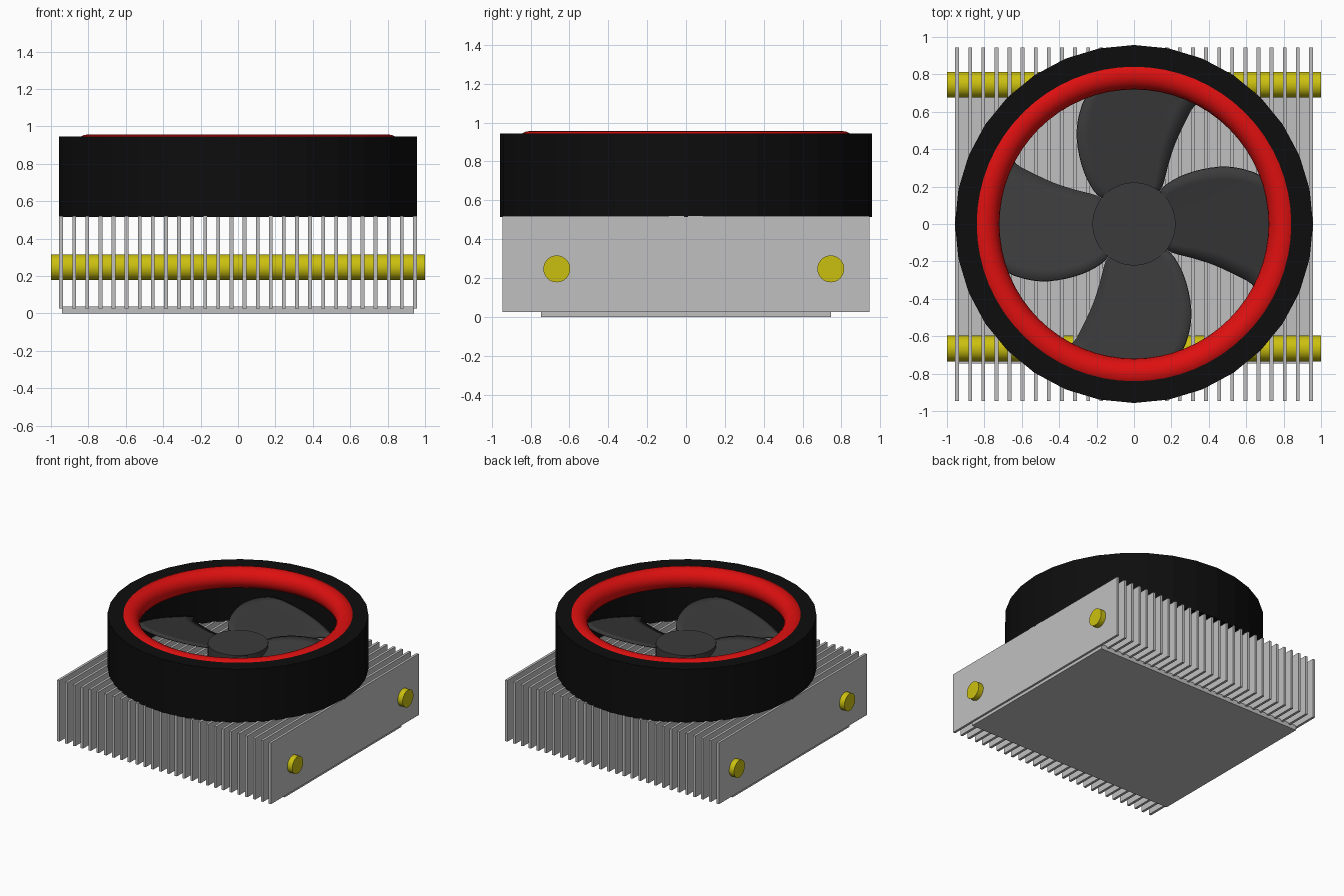
import bpy, bmesh, math
from mathutils import Matrix, Vector

cube = bpy.data.objects.get("Cube")
if cube:
    bpy.data.objects.remove(cube, do_unlink=True)


def material(name, r, g, b):
    m = bpy.data.materials.new(name)
    m.use_nodes = True
    m.diffuse_color = (r, g, b, 1)
    bsdf = m.node_tree.nodes["Principled BSDF"]
    bsdf.inputs["Base Color"].default_value = (r, g, b, 1)
    bsdf.inputs["Roughness"].default_value = 0.6
    return m


METAL = material("light_grey_metal", 0.53, 0.53, 0.53)
BLACK = material("black_plastic", 0.004, 0.004, 0.004)
RED = material("red_trim", 0.73, 0.005, 0.005)
YELLOW = material("yellow_pipe", 0.6, 0.53, 0.005)
DARK = material("dark_grey_fan", 0.044, 0.044, 0.044)


def finish(name, bm, mat, smooth=None):
    bmesh.ops.recalc_face_normals(bm, faces=bm.faces)
    mesh = bpy.data.meshes.new(name)
    bm.to_mesh(mesh)
    bm.free()
    mesh.materials.append(mat)
    ob = bpy.data.objects.new(name, mesh)
    bpy.context.collection.objects.link(ob)
    if smooth:
        bpy.ops.object.select_all(action="DESELECT")
        ob.select_set(True)
        bpy.context.view_layer.objects.active = ob
        bpy.ops.object.shade_smooth_by_angle(angle=math.radians(smooth))
    return ob


def add_box(bm, size, centre):
    bmesh.ops.create_cube(bm, size=1, matrix=Matrix.Translation(centre) @ Matrix.Diagonal((*size, 1)))


def add_cylinder(bm, radius, depth, matrix, sides=32):
    bmesh.ops.create_cone(bm, cap_ends=True, segments=sides, radius1=radius,
                          radius2=radius, depth=depth, matrix=matrix)


def lathe(profile, sides):
    """Spin a closed (radius, height) profile around the z axis."""
    bm = bmesh.new()
    rings = []
    for i in range(sides):
        a = 2 * math.pi * i / sides
        rings.append([bm.verts.new((r * math.cos(a), r * math.sin(a), z)) for r, z in profile])
    n = len(profile)
    for i in range(sides):
        p, q = rings[i], rings[(i + 1) % sides]
        for j in range(n):
            k = (j + 1) % n
            bm.faces.new((p[j], q[j], q[k], p[k]))
    return bm


# Base plate
bm = bmesh.new()
add_box(bm, (1.88, 1.49, 0.038), (0, 0, 0.019))
finish("base_plate", bm, METAL)

# Cooling fins
FINS = 28
bm = bmesh.new()
for i in range(FINS):
    x = -0.946 + 1.892 * i / (FINS - 1)
    add_box(bm, (0.02, 1.89, 0.495), (x, 0, 0.2725))
finish("cooling_fins", bm, METAL)

# Heat pipes running through the fins
for name, y in (("front_heat_pipe", -0.665), ("back_heat_pipe", 0.745)):
    bm = bmesh.new()
    turn = Matrix.Rotation(math.pi / 2, 4, "Y")
    add_cylinder(bm, 0.069, 2, Matrix.Translation((0, y, 0.247)) @ turn)
    finish(name, bm, YELLOW, 40)

# Fan shroud and its rounded trim
shroud = [(0.957, 0.515), (0.957, 0.945), (0.81, 0.945), (0.81, 0.515)]
finish("fan_shroud", lathe(shroud, 32), BLACK)
tube = [(0.8 + 0.081 * math.cos(a), 0.876 + 0.081 * math.sin(a))
        for a in (2 * math.pi * i / 20 for i in range(20))]
finish("shroud_trim", lathe(tube, 64), RED, 60)

# Fan hub
bm = bmesh.new()
add_cylinder(bm, 0.222, 0.12, Matrix.Translation((0, 0, 0.655)), 48)
finish("fan_hub", bm, DARK, 40)

# Fan blades: both edges run from the hub outwards, joined by arcs
LEFT = [(-.13, .13), (-.19, .15), (-.25, .24), (-.29, .36), (-.305, .5), (-.275, .64), (-.21, .75)]
RIGHT = [(.1, .13), (.15, .2), (.18, .31), (.215, .42), (.26, .52), (.32, .63), (.4, .67)]
ACROSS = 8


def smooth_edge(points, steps=3):
    """Catmull-Rom curve through the points."""
    p = [Vector(q) for q in points]
    p = [2 * p[0] - p[1]] + p + [2 * p[-1] - p[-2]]
    out = []
    for a, b, c, d in zip(p, p[1:], p[2:], p[3:]):
        for s in range(steps):
            t = s / steps
            out.append(b + (c - a) * t / 2 + (2 * a - 5 * b + 4 * c - d) * t * t / 2
                       + (3 * b - a - 3 * c + d) * t ** 3 / 2)
    return out + [p[-2]]


def blade():
    bm = bmesh.new()
    rows = []
    edges = list(zip(smooth_edge(LEFT), smooth_edge(RIGHT)))
    for i, (l, r) in enumerate(edges):
        t = i / (len(edges) - 1)
        al, ar = math.atan2(l.x, l.y), math.atan2(r.x, r.y)
        row = []
        for j in range(ACROSS + 1):
            s = j / ACROSS
            a = al + (ar - al) * s
            rad = l.length + (r.length - l.length) * s
            x, y = rad * math.sin(a), rad * math.cos(a)
            row.append(bm.verts.new((x, y, 0.69 - 0.25 * x - 0.03 * (1 - t))))
        rows.append(row)
    for p, q in zip(rows, rows[1:]):
        for j in range(ACROSS):
            bm.faces.new((p[j], p[j + 1], q[j + 1], q[j]))
    return bm


for k, side in enumerate(("back", "right", "front", "left")):
    bm = blade()
    bmesh.ops.rotate(bm, verts=bm.verts, matrix=Matrix.Rotation(k * math.pi / 2, 3, "Z"))
    ob = finish(side + "_fan_blade", bm, DARK, 40)
    thick = ob.modifiers.new("thickness", "SOLIDIFY")
    thick.thickness = 0.015
    thick.offset = 0
